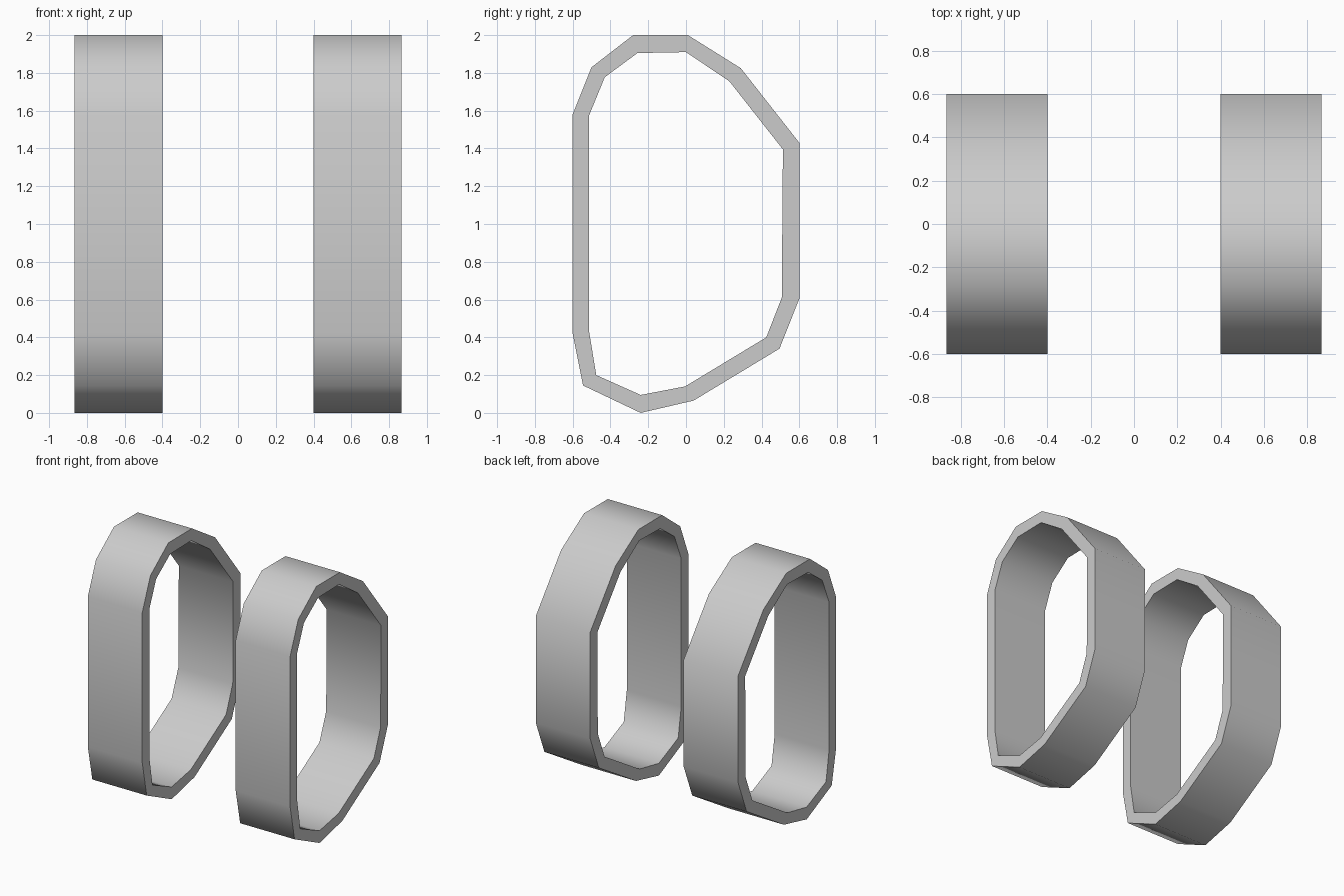
import bpy, bmesh, math

if "Cube" in bpy.data.objects:
    bpy.data.objects.remove(bpy.data.objects["Cube"])

# Matching outer and inner loop corners (y, z), clockwise from the top
OUTER = [(-0.28, 2.0), (0.01, 2.0), (0.29, 1.825), (0.6, 1.43), (0.6, 0.605), (0.495, 0.34),
         (0.04, 0.065), (-0.24, 0.0), (-0.545, 0.145), (-0.6, 0.42), (-0.6, 1.58), (-0.5, 1.83)]
INNER = [(-0.257, 1.905), (0.0, 1.91), (0.23, 1.755), (0.513, 1.395), (0.507, 0.61), (0.425, 0.4),
         (-0.005, 0.14), (-0.24, 0.095), (-0.475, 0.2), (-0.513, 0.43), (-0.513, 1.575), (-0.43, 1.777)]


def band(name, x0, x1):
    """Closed band with a hollow middle, running from x0 to x1."""
    bm = bmesh.new()
    loops = [[bm.verts.new((x, y, z)) for y, z in pts]
             for x, pts in ((x0, OUTER), (x1, OUTER), (x1, INNER), (x0, INNER))]
    n = len(OUTER)
    for a, b in zip(loops, loops[1:] + loops[:1]):
        for i in range(n):
            j = (i + 1) % n
            bm.faces.new((a[i], a[j], b[j], b[i]))
    bmesh.ops.recalc_face_normals(bm, faces=bm.faces)
    mesh = bpy.data.meshes.new(name)
    bm.to_mesh(mesh)
    bm.free()
    obj = bpy.data.objects.new(name, mesh)
    bpy.context.collection.objects.link(obj)
    # Smooth around the band, crisp at the rims
    bpy.ops.object.select_all(action='DESELECT')
    obj.select_set(True)
    bpy.context.view_layer.objects.active = obj
    bpy.ops.object.shade_smooth_by_angle(angle=math.radians(70))


# Left and right tracks
band("left_track", -0.866, -0.4)
band("right_track", 0.4, 0.866)
